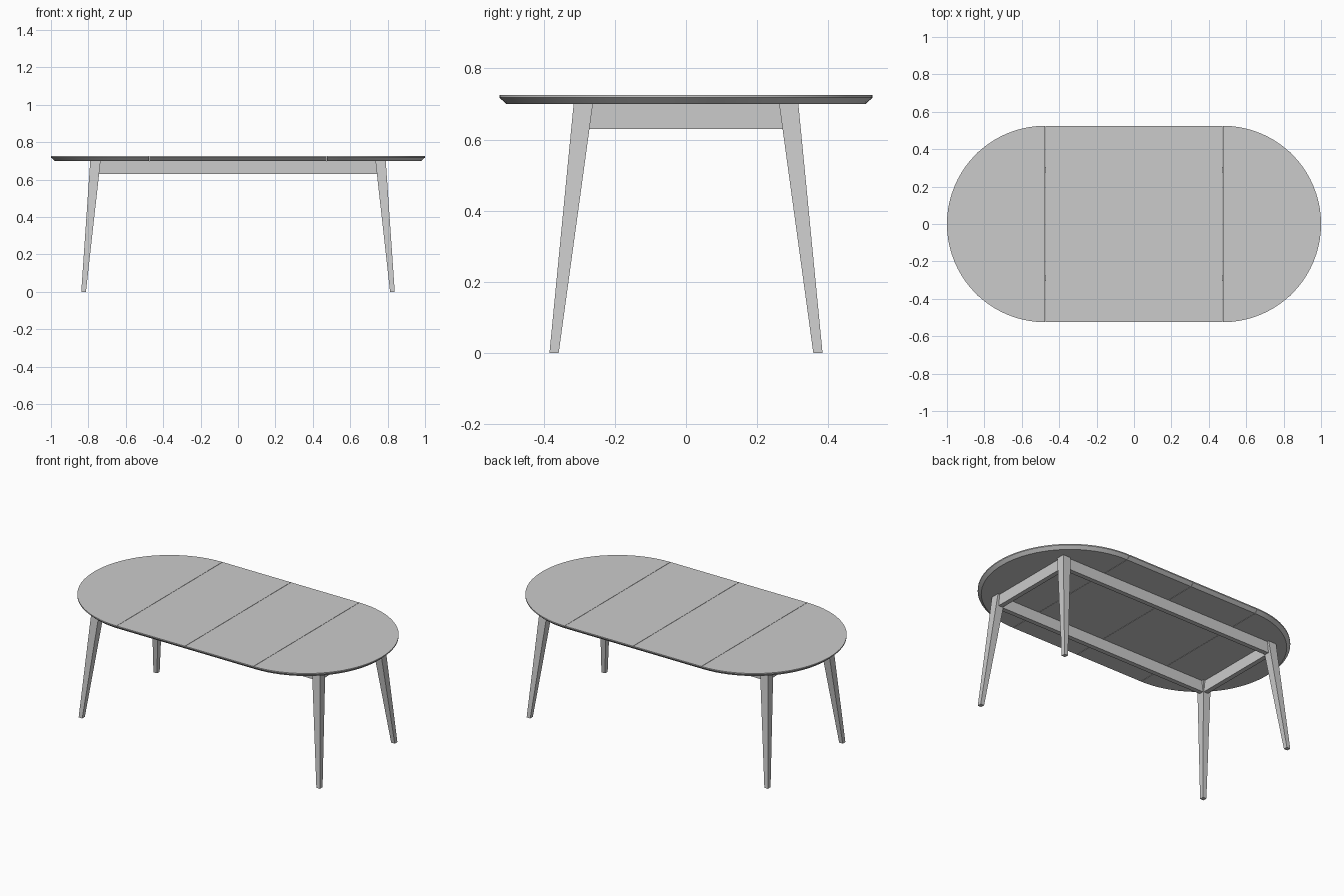
import bpy, bmesh, math

cube = bpy.data.objects.get("Cube")
if cube:
    bpy.data.objects.remove(cube, do_unlink=True)

grey = bpy.data.materials.new("light_grey")
grey.use_nodes = True
color = (0.6, 0.6, 0.6, 1)
grey.diffuse_color = color
grey.node_tree.nodes["Principled BSDF"].inputs["Base Color"].default_value = color


def loft(name, rings, smooth=False):
    """Solid through matching rings of points, listed from bottom to top."""
    bm = bmesh.new()
    loops = [[bm.verts.new(p) for p in ring] for ring in rings]
    n = len(loops[0])
    for low, high in zip(loops, loops[1:]):
        for i in range(n):
            j = (i + 1) % n
            bm.faces.new((low[i], low[j], high[j], high[i]))
    bm.faces.new(loops[0][::-1])
    bm.faces.new(loops[-1])
    bmesh.ops.recalc_face_normals(bm, faces=bm.faces)
    mesh = bpy.data.meshes.new(name)
    bm.to_mesh(mesh)
    bm.free()
    mesh.materials.append(grey)
    obj = bpy.data.objects.new(name, mesh)
    bpy.context.collection.objects.link(obj)
    if smooth:
        bpy.ops.object.select_all(action='DESELECT')
        obj.select_set(True)
        bpy.context.view_layer.objects.active = obj
        bpy.ops.object.shade_smooth_by_angle(angle=math.radians(25))
    return obj


def rect(x0, x1, y0, y1, z):
    return [(x0, y0, z), (x1, y0, z), (x1, y1, z), (x0, y1, z)]


HALF, STRAIGHT, GAP = 0.525, 0.475, 0.001
# Tabletop edge: inset and height of each level, undercut below a thin lip
EDGE = [(0.02, 0.70), (0.0, 0.718), (0.0, 0.725)]
STEPS = 40

for side, label in ((1, "left"), (-1, "right")):
    # Half-round end panel
    rings = []
    for inset, z in EDGE:
        r = HALF - inset
        angles = [math.pi * (i / STEPS - 0.5) for i in range(STEPS + 1)]
        rings.append([(side * (STRAIGHT + GAP + (r - GAP) * math.cos(a)),
                       r * math.sin(a), z) for a in angles])
    loft(f"{label}_end_panel", rings, smooth=True)

    # Straight extension leaf
    loft(f"{label}_leaf", [rect(side * GAP, side * (STRAIGHT - GAP),
                                inset - HALF, HALF - inset, z)
                           for inset, z in EDGE])

    # Splayed, tapered legs
    for depth, place in ((-1, "front"), (1, "back")):
        loft(f"{place}_{label}_leg", [
            rect(side * 0.813, side * 0.838, depth * 0.358, depth * 0.384, 0),
            rect(side * 0.735, side * 0.79, depth * 0.262, depth * 0.316, 0.70)])

    # Short apron between the legs
    loft(f"{label}_apron", [rect(side * 0.747, side * 0.777, -0.29, 0.29, z)
                            for z in (0.63, 0.70)])

# Long aprons
for depth, place in ((-1, "front"), (1, "back")):
    loft(f"{place}_apron", [rect(-0.76, 0.76, depth * 0.275, depth * 0.305, z)
                            for z in (0.63, 0.70)])
